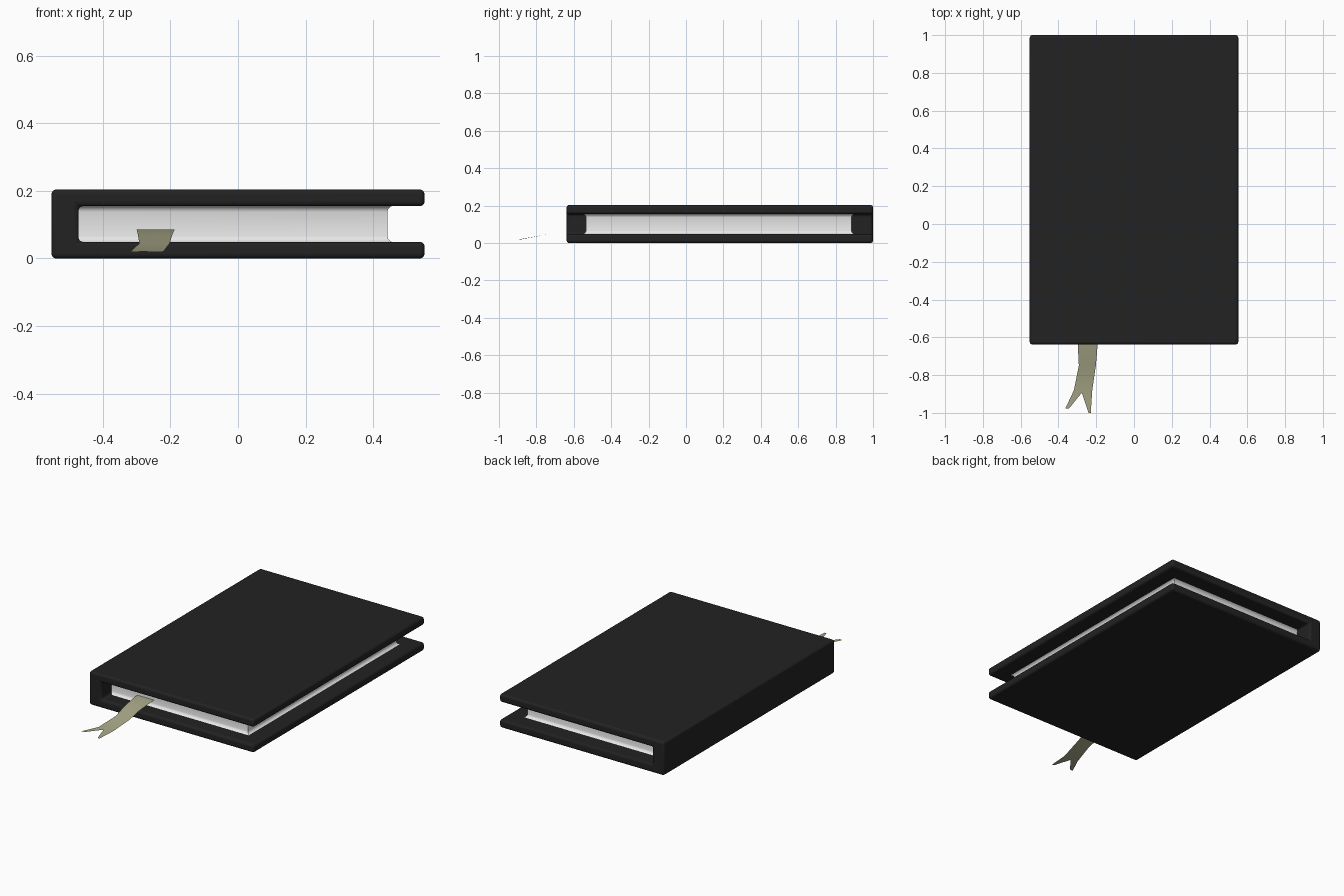
import bpy, bmesh

if "Cube" in bpy.data.objects:
    bpy.data.objects.remove(bpy.data.objects["Cube"])


def material(name, rgb):
    m = bpy.data.materials.new(name)
    m.diffuse_color = (*rgb, 1)
    m.use_nodes = True
    m.node_tree.nodes["Principled BSDF"].inputs["Base Color"].default_value = m.diffuse_color
    return m


def make_object(name, bm, mat, bevel=0):
    bmesh.ops.recalc_face_normals(bm, faces=bm.faces)
    mesh = bpy.data.meshes.new(name)
    bm.to_mesh(mesh)
    bm.free()
    mesh.materials.append(mat)
    ob = bpy.data.objects.new(name, mesh)
    bpy.context.collection.objects.link(ob)
    if bevel:
        mod = ob.modifiers.new("rounded_edges", 'BEVEL')
        mod.width, mod.segments = bevel, 4
        mod.limit_method = 'ANGLE'
    bpy.ops.object.select_all(action='DESELECT')
    ob.select_set(True)
    bpy.context.view_layer.objects.active = ob
    bpy.ops.object.shade_smooth_by_angle()
    return ob


black = material("black cover", (0.016, 0.016, 0.016))
white = material("white paper", (0.8, 0.8, 0.8))
olive = material("olive ribbon", (0.38, 0.38, 0.24))

# Cover: C-shaped profile (two boards and the spine) extruded along y
profile = [(-0.552, 0), (0.552, 0), (0.552, 0.049), (-0.472, 0.049),
           (-0.472, 0.155), (0.552, 0.155), (0.552, 0.204), (-0.552, 0.204)]
bm = bmesh.new()
face = bm.faces.new([bm.verts.new((x, -0.638, z)) for x, z in profile])
ext = bmesh.ops.extrude_face_region(bm, geom=[face])
bmesh.ops.translate(bm, vec=(0, 1.638, 0),
                    verts=[v for v in ext["geom"] if isinstance(v, bmesh.types.BMVert)])
make_object("cover", bm, black, bevel=0.014)

# Page block: stacked rectangles that flare out where they meet the boards
half = [(0.047, 0.018), (0.050, 0.011), (0.054, 0.006), (0.059, 0.002), (0.066, 0.0)]
sections = half + [(0.204 - z, o) for z, o in reversed(half)]
bm = bmesh.new()
rings = []
for z, o in sections:
    x0, x1, y0, y1 = -0.48, 0.442 + o, -0.535 - o, 0.885 + o
    rings.append([bm.verts.new((x, y, z)) for x, y in
                  ((x0, y0), (x1, y0), (x1, y1), (x0, y1))])
for a, b in zip(rings, rings[1:]):
    for i in range(4):
        j = (i + 1) % 4
        bm.faces.new((a[i], a[j], b[j], b[i]))
bm.faces.new(rings[0])
bm.faces.new(rings[-1])
make_object("page_block", bm, white)

# Bookmark ribbon: thin strip of cross rows (y, z, left x, right x)
rows = [(-0.50, 0.087, -0.30, -0.187), (-0.56, 0.085, -0.30, -0.188),
        (-0.67, 0.069, -0.296, -0.195), (-0.75, 0.045, -0.292, -0.202),
        (-0.88, 0.020, -0.318, -0.221)]
bm = bmesh.new()
strip = [(bm.verts.new((l, y, z)), bm.verts.new(((l + r) / 2, y, z)), bm.verts.new((r, y, z)))
         for y, z, l, r in rows]
for a, b in zip(strip, strip[1:]):
    for i in (0, 1):
        bm.faces.new((a[i], a[i + 1], b[i + 1], b[i]))
# Swallow-tail end
left, mid, right = strip[-1]
mid.co.x, mid.co.y = -0.276, -0.893
for side, tips in ((left, (-0.364, -0.345)), (right, (-0.229, -0.241))):
    y = -0.978 if side is left else -1.0
    a, b = (bm.verts.new((x, y, 0.0195)) for x in tips)
    bm.faces.new((side, a, b, mid))
make_object("bookmark_ribbon", bm, olive)
